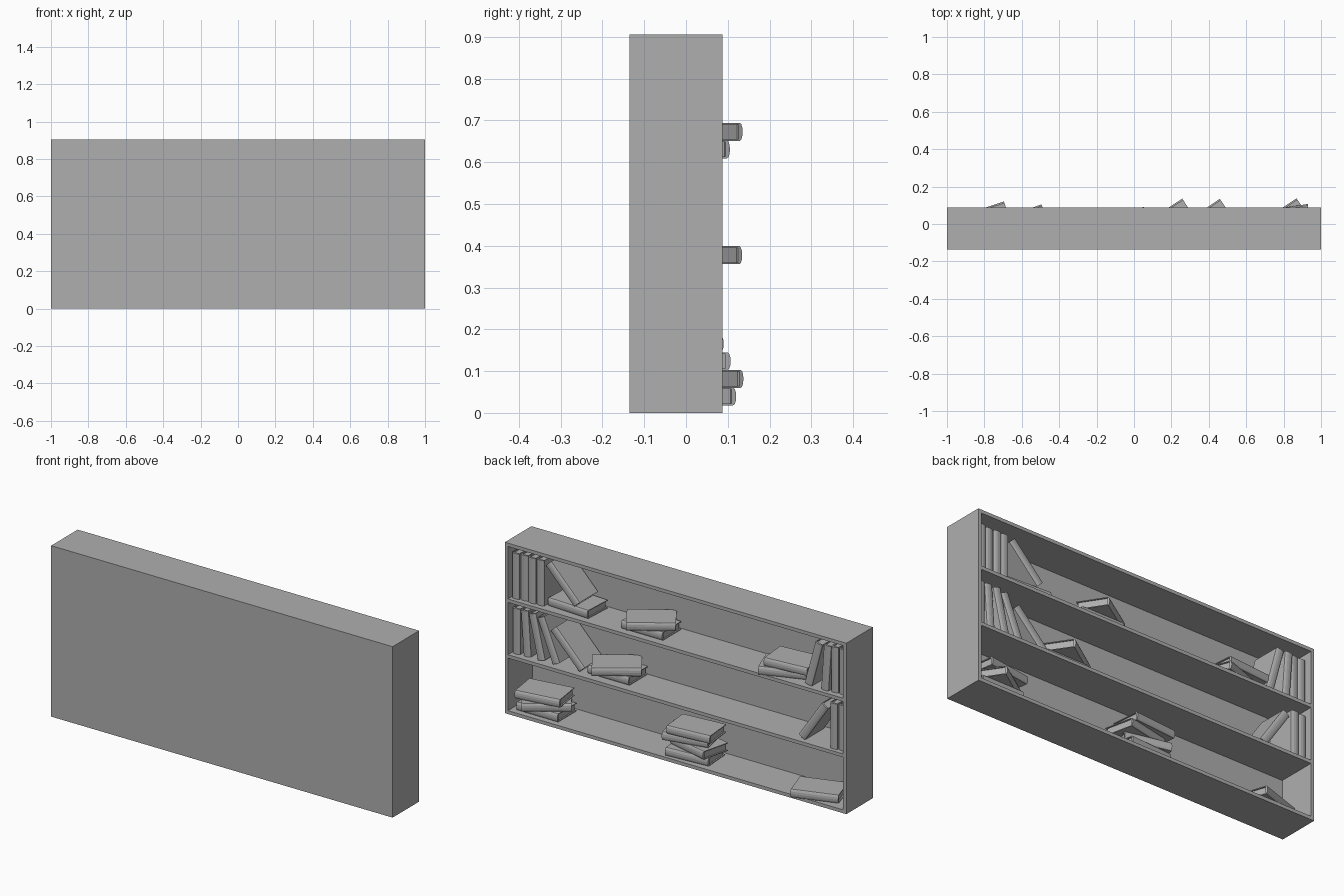
import bpy, bmesh, random
from math import sin, cos, pi, radians
from mathutils import Vector

if "Cube" in bpy.data.objects:
    bpy.data.objects.remove(bpy.data.objects["Cube"])

random.seed(4)
W, H, T = 1.0, 0.905, 0.018            # case half width, height, board thickness
Y0, Y1 = -0.135, 0.087                 # closed face, open face
SHELF = [T, 0.314, 0.609]              # top surface of each shelf
BL, BW, BT = 0.24, 0.16, 0.043         # book length, width, thickness

GREY = bpy.data.materials.new("dark_grey")
GREY.diffuse_color = (0.43, 0.43, 0.43, 1)
GREY.use_nodes = True
GREY.node_tree.nodes["Principled BSDF"].inputs["Base Color"].default_value = GREY.diffuse_color


def add_box(bm, lo, hi):
    lo, hi = Vector(lo), Vector(hi)
    verts = bmesh.ops.create_cube(bm, size=1)["verts"]
    for v in verts:
        v.co = Vector(((lo + hi) / 2)[i] + v.co[i] * (hi - lo)[i] for i in range(3))


def make_mesh(bm, name):
    bmesh.ops.recalc_face_normals(bm, faces=bm.faces)
    me = bpy.data.meshes.new(name)
    bm.to_mesh(me)
    bm.free()
    me.materials.append(GREY)
    return me


def place(name, me, loc=(0, 0, 0), rot=(0, 0, 0)):
    ob = bpy.data.objects.new(name, me)
    ob.location, ob.rotation_euler = loc, rot
    bpy.context.collection.objects.link(ob)
    return ob


def board(name, lo, hi):
    bm = bmesh.new()
    add_box(bm, lo, hi)
    place(name, make_mesh(bm, name))


# Case: sides, top, bottom, two shelves and the closed panel
for s, n in ((-1, "left"), (1, "right")):
    a, b = sorted((s * W, s * (W - T)))
    board(n + "_side", (a, Y0, 0), (b, Y1, H))
for name, top in (("bottom_board", SHELF[0]), ("lower_shelf", SHELF[1]),
                  ("upper_shelf", SHELF[2]), ("top_board", H)):
    board(name, (-W + T, Y0, top - T), (W - T, Y1, top))
board("closed_panel", (-W + T, Y0, T), (W - T, Y0 + T, H - T))


# Book: C-shaped cover with a rounded spine, and an inset page block
def book_mesh():
    bm = bmesh.new()
    h, c, bulge = BT / 2, 0.004, 0.008
    ys = BW / 2 - bulge
    arc = [(ys + bulge * cos(t), h * sin(t)) for t in (-pi / 2 + i * pi / 6 for i in range(7))]
    prof = [(-BW / 2, -h)] + arc + [(-BW / 2, h), (-BW / 2, h - c),
            (ys - c, h - c), (ys - c, -h + c), (-BW / 2, -h + c)]
    face = bm.faces.new([bm.verts.new((-BL / 2, y, z)) for y, z in prof])
    ext = bmesh.ops.extrude_face_region(bm, geom=[face])["geom"]
    bmesh.ops.translate(bm, vec=(BL, 0, 0),
                        verts=[g for g in ext if isinstance(g, bmesh.types.BMVert)])
    # close the end left open by the extrusion
    bmesh.ops.holes_fill(bm, edges=[e for e in bm.edges if e.is_boundary], sides=0)
    e = BL / 2 - 0.007
    add_box(bm, (-e, -BW / 2 + 0.007, -h + c), (e, ys - c, h - c))
    return make_mesh(bm, "book")


BOOK = book_mesh()


def stack(z, books):
    """Pile of flat books, each given as (x, y, turn in degrees)."""
    for i, (x, y, turn) in enumerate(books):
        place("flat_book", BOOK, (x, y, z + BT * (i + 0.5) - 0.001 * i), (0, 0, radians(turn)))


def row(z, side, books):
    """Standing books: (x of the bottom corner on the leaning side, tilt)."""
    for x, tilt in books:
        t = radians(tilt)
        cx = x + side * (sin(t) * BL / 2 - cos(t) * BT / 2)
        cz = z + cos(t) * BL / 2 + sin(t) * BT / 2
        y = 0.062 - BW / 2 + random.uniform(-0.006, 0.006)
        place("standing_book", BOOK, (cx, y, cz), (0, side * t - pi / 2, 0))


low, mid, high = SHELF
# Bottom shelf piles
stack(low, [(0.83, -0.017, 0), (0.814, 0.004, 34), (0.822, 0.010, 8.5)])
stack(low, [(-0.045, -0.012, 4), (-0.06, -0.022, -14), (-0.02, -0.015, 12), (-0.06, 0, 5)])
stack(low, [(-0.785, 0.007, 18)])
# Middle shelf
row(mid, 1, [(0.977, 0), (0.915, 4), (0.83, 13), (0.745, 22), (0.59, 44)])
stack(mid, [(0.425, -0.035, 0), (0.404, 0.001, 34)])
row(mid, -1, [(-0.977, 0), (-0.93, 0), (-0.74, 34)])
# Top shelf
row(high, 1, [(0.977, 0), (0.93, 0), (0.883, 0), (0.836, 0)])
stack(high, [(0.655, -0.03, -3)])
row(high + BT, 1, [(0.618, 44)])
stack(high, [(0.223, -0.027, 0), (0.201, 0.003, 33)])
stack(high, [(-0.58, -0.011, 20), (-0.625, -0.008, 5)])
row(high, -1, [(-0.977, 0), (-0.93, 0), (-0.877, 4), (-0.78, 15)])
